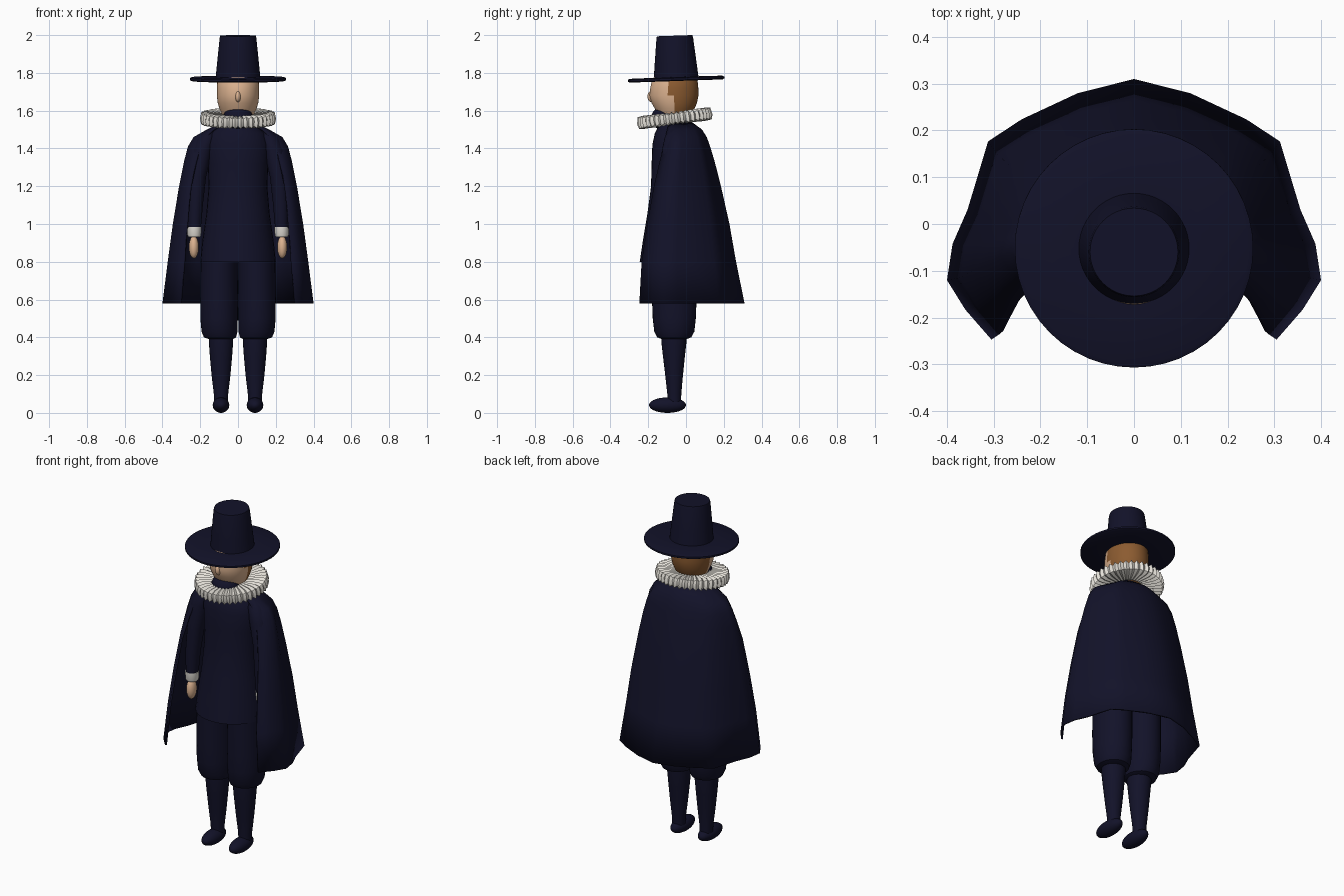
import bpy, bmesh, math
from mathutils import Vector, Matrix

cube = bpy.data.objects.get("Cube")
if cube:
    bpy.data.objects.remove(cube, do_unlink=True)


def material(name, rgb):
    m = bpy.data.materials.new(name)
    m.use_nodes = True
    m.diffuse_color = (*rgb, 1)
    m.node_tree.nodes["Principled BSDF"].inputs["Base Color"].default_value = (*rgb, 1)
    return m


NAVY = material("dark navy cloth", (0.006, 0.006, 0.022))
SKIN = material("skin", (0.72, 0.45, 0.28))
HAIR = material("brown hair", (0.26, 0.105, 0.03))
LINEN = material("white linen", (0.78, 0.75, 0.69))


def finish(name, bm, mats, angle=40):
    bmesh.ops.recalc_face_normals(bm, faces=bm.faces)
    me = bpy.data.meshes.new(name)
    bm.to_mesh(me)
    bm.free()
    ob = bpy.data.objects.new(name, me)
    bpy.context.collection.objects.link(ob)
    for m in mats:
        me.materials.append(m)
    bpy.ops.object.select_all(action='DESELECT')
    ob.select_set(True)
    bpy.context.view_layer.objects.active = ob
    bpy.ops.object.shade_smooth_by_angle(angle=math.radians(angle))
    return ob


def bridge(bm, a, b, closed=True):
    n = len(a)
    for i in range(n if closed else n - 1):
        j = (i + 1) % n
        bm.faces.new((a[i], a[j], b[j], b[i]))


def loft(name, rings, mat, n=32):
    """Stack of ellipses (x, y, z, rx, ry), capped at both ends."""
    bm = bmesh.new()
    loops = []
    for x, y, z, rx, ry in rings:
        loops.append([bm.verts.new((x + rx * math.cos(math.tau * i / n),
                                    y + ry * math.sin(math.tau * i / n), z))
                      for i in range(n)])
    for a, b in zip(loops, loops[1:]):
        bridge(bm, a, b)
    bm.faces.new(loops[0])
    bm.faces.new(loops[-1])
    return finish(name, bm, [mat])


def ball(name, centre, radii, mat):
    bm = bmesh.new()
    bmesh.ops.create_uvsphere(bm, u_segments=24, v_segments=14, radius=1)
    bm.transform(Matrix.Translation(centre) @ Matrix.Diagonal((*radii, 1)))
    return finish(name, bm, [mat])


def tilt(ob, degrees, centre):
    c = Vector(centre)
    ob.data.transform(Matrix.Translation(c)
                      @ Matrix.Rotation(math.radians(degrees), 4, 'X')
                      @ Matrix.Translation(-c))


CY = -0.06  # depth of the body axis

# Doublet with flared skirt
loft("doublet", [(0, CY, z, rx, ry) for z, rx, ry in (
    (0.8, 0.2, 0.185), (0.9, 0.19, 0.17), (1.05, 0.168, 0.145), (1.2, 0.155, 0.125),
    (1.32, 0.16, 0.122), (1.42, 0.165, 0.118), (1.48, 0.145, 0.105),
    (1.52, 0.1, 0.085), (1.56, 0.07, 0.07))], NAVY)

for side, s in (("left", 1), ("right", -1)):
    # Breeches, stockings and shoes
    loft(side + "_breeches", [(s * x, -0.062, z, rx, ry) for x, z, rx, ry in (
        (0.09, 0.39, 0.06, 0.065), (0.095, 0.4, 0.085, 0.09), (0.098, 0.43, 0.095, 0.106),
        (0.1, 0.5, 0.099, 0.114), (0.1, 0.6, 0.1, 0.118), (0.1, 0.83, 0.097, 0.12))], NAVY)
    loft(side + "_stocking", [(s * 0.09, y, z, rx, ry) for y, z, rx, ry in (
        (-0.062, 0.05, 0.036, 0.036), (-0.062, 0.1, 0.038, 0.037),
        (-0.063, 0.2, 0.05, 0.047), (-0.064, 0.3, 0.059, 0.058),
        (-0.064, 0.37, 0.064, 0.066), (-0.064, 0.42, 0.066, 0.066))], NAVY, 24)
    ball(side + "_shoe", (s * 0.09, -0.098, 0.041), (0.044, 0.098, 0.041), NAVY)
    # Sleeve, cuff and hand
    loft(side + "_sleeve", [(s * x, y, z, rx, ry) for x, y, z, rx, ry in (
        (0.23, -0.1, 0.97, 0.033, 0.036), (0.226, -0.098, 1.1, 0.04, 0.043),
        (0.215, -0.085, 1.25, 0.046, 0.05), (0.19, -0.07, 1.39, 0.054, 0.058),
        (0.165, -0.06, 1.46, 0.05, 0.052), (0.14, -0.06, 1.5, 0.02, 0.025))], NAVY, 24)
    loft(side + "_cuff", [(s * 0.231, -0.1, z, r, r) for z, r in (
        (0.932, 0.032), (0.94, 0.036), (0.985, 0.038))], LINEN, 24)
    ball(side + "_hand", (s * 0.234, -0.1, 0.878), (0.026, 0.033, 0.06), SKIN)

# Cape: open in front, each level is (z, back y, side x, side y, edge x, edge y)
LEVELS = ((0.58, 0.31, 0.4, -0.12, 0.305, -0.247), (0.8, 0.265, 0.372, -0.115, 0.287, -0.235),
          (1.0, 0.23, 0.345, -0.1, 0.272, -0.205), (1.2, 0.185, 0.312, -0.085, 0.253, -0.17),
          (1.33, 0.152, 0.286, -0.07, 0.225, -0.14), (1.41, 0.128, 0.265, -0.06, 0.2, -0.12),
          (1.46, 0.11, 0.235, -0.055, 0.175, -0.11), (1.5, 0.085, 0.165, -0.05, 0.135, -0.1),
          (1.54, 0.03, 0.085, -0.05, 0.075, -0.09))
bm = bmesh.new()
rows = []
for z, yb, sx, sy, ex, ey in LEVELS:
    d = yb - sy
    half = [(0.3 * sx, sy + 0.93 * d), (0.6 * sx, sy + 0.8 * d), (0.78 * sx, sy + 0.69 * d),
            (0.89 * sx, sy + 0.35 * d), (0.97 * sx, sy + 0.18 * d), (sx, sy),
            ((sx + ex) / 2 + 0.02 * sx, (sy + ey) / 2), (ex, ey)]
    line = [(-x, y) for x, y in reversed(half)] + [(0, yb)] + half
    rows.append([bm.verts.new((x, y, z)) for x, y in line])
for a, b in zip(rows, rows[1:]):
    bridge(bm, a, b, closed=False)
cape = finish("cape", bm, [NAVY], 60)
solid = cape.modifiers.new("thickness", 'SOLIDIFY')
solid.thickness = 0.01
middle = cape.data.polygons[len(cape.data.polygons) // 2 - 1]
solid.offset = -1 if middle.normal.dot(middle.center - Vector((0, CY, middle.center.z))) > 0 else 1

# Head: skin in front, hair behind and down the sides
head = loft("head", [(0, y, z, rx, ry) for y, z, rx, ry in (
    (-0.06, 1.53, 0.06, 0.06), (-0.06, 1.57, 0.08, 0.085), (-0.06, 1.61, 0.098, 0.105),
    (-0.062, 1.64, 0.107, 0.12), (-0.064, 1.68, 0.112, 0.13), (-0.062, 1.72, 0.112, 0.127),
    (-0.06, 1.76, 0.11, 0.121), (-0.055, 1.8, 0.09, 0.1))], SKIN, 48)
head.data.materials.append(HAIR)
for f in head.data.polygons:
    f.material_index = int(f.center.y > (-0.095 if f.center.z > 1.7 else -0.065))
ball("nose", (0, -0.182, 1.675), (0.015, 0.022, 0.03), SKIN)
ball("dark_neckcloth", (0, -0.115, 1.56), (0.08, 0.07, 0.064), NAVY)

# Pleated ruff: closed ring section with alternating ridges
PLEATS = 40
bm = bmesh.new()
sections = []
for i in range(PLEATS * 2):
    a = math.tau * i / (PLEATS * 2)
    up = 1 if i % 2 else -1
    section = []
    for r, z in ((0.085, -0.022), (0.16, -0.03), (0.19, -0.025),
                 (0.197, 0), (0.19, 0.025), (0.16, 0.03), (0.085, 0.022)):
        k = r / 0.197
        rr = r + 0.005 * up * k
        section.append(bm.verts.new((rr * math.cos(a), CY + rr * math.sin(a),
                                     1.56 + z + 0.006 * k * up * (1 if z > 0 else -1))))
    sections.append(section)
for a, b in zip(sections, sections[1:] + sections[:1]):
    bridge(bm, a, b)
ruff = finish("pleated_ruff", bm, [LINEN], 30)
tilt(ruff, 7.5, (0, CY, 1.56))

# Hat with wide brim and tall tapering crown
hat = loft("hat", [(0, -0.052, z, r, r) for z, r in (
    (1.757, 0.1), (1.757, 0.245), (1.762, 0.255), (1.772, 0.255), (1.777, 0.245),
    (1.778, 0.118), (1.85, 0.111), (1.985, 0.097), (1.997, 0.094))], NAVY, 48)
tilt(hat, 2, (0, -0.052, 1.768))
